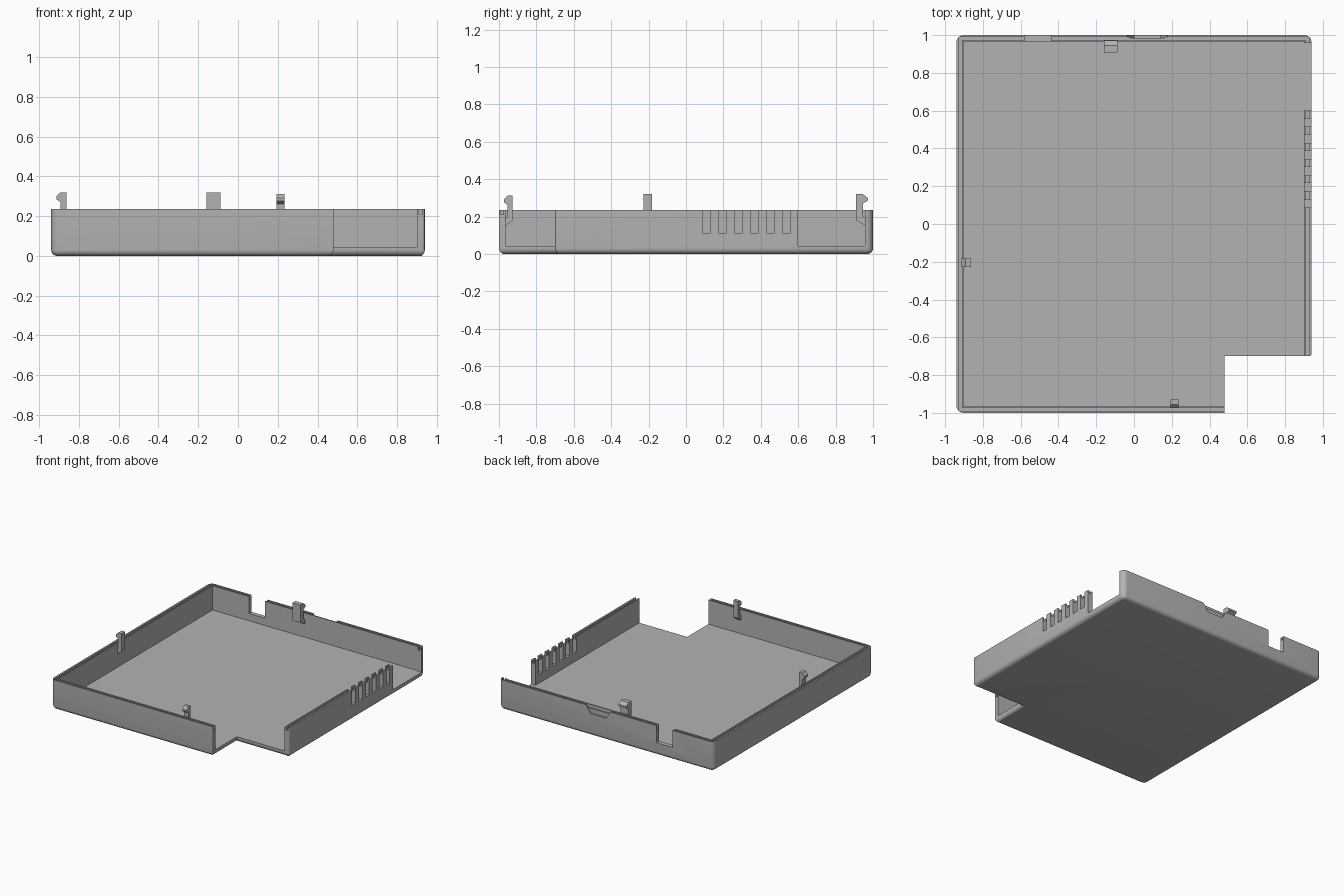
import bpy, bmesh
from mathutils import Vector

if "Cube" in bpy.data.objects:
    bpy.data.objects.remove(bpy.data.objects["Cube"], do_unlink=True)

HX, HY, H = 0.94, 1.0, 0.235      # outer half sizes and wall height
IX, IY, FLOOR = 0.9, 0.966, 0.043  # inner half sizes and floor level

grey = bpy.data.materials.new("plain_grey")
grey.use_nodes = True
grey.diffuse_color = (0.45, 0.45, 0.45, 1)
grey.node_tree.nodes["Principled BSDF"].inputs["Base Color"].default_value = (0.45, 0.45, 0.45, 1)


def to_object(name, bm):
    bmesh.ops.recalc_face_normals(bm, faces=bm.faces)
    mesh = bpy.data.meshes.new(name)
    bm.to_mesh(mesh)
    bm.free()
    obj = bpy.data.objects.new(name, mesh)
    bpy.context.collection.objects.link(obj)
    mesh.materials.append(grey)
    return obj


def prism(points, direction):
    """Extrude a closed outline of 3D points along a direction."""
    bm = bmesh.new()
    face = bm.faces.new([bm.verts.new(p) for p in points])
    new = bmesh.ops.extrude_face_region(bm, geom=[face])["geom"]
    verts = [v for v in new if isinstance(v, bmesh.types.BMVert)]
    bmesh.ops.translate(bm, verts=verts, vec=direction)
    return bm


def cut(target, bm):
    """Subtract a solid from the target and discard the cutter."""
    cutter = to_object("cutter", bm)
    cutter.hide_render = True
    mod = target.modifiers.new("cut", 'BOOLEAN')
    mod.operation, mod.solver, mod.object = 'DIFFERENCE', 'EXACT', cutter
    bpy.context.view_layer.objects.active = target
    bpy.ops.object.modifier_apply(modifier=mod.name)
    bpy.data.objects.remove(cutter, do_unlink=True)


def cut_box(target, x0, x1, y0, y1, z0, z1=0.4):
    cut(target, prism([(x0, y0, z0), (x1, y0, z0), (x1, y1, z0), (x0, y1, z0)],
                      (0, 0, z1 - z0)))


def bevel(bm, edges, radius, segments):
    bmesh.ops.bevel(bm, geom=edges, offset=radius, segments=segments,
                    profile=0.5, affect='EDGES')


# Tray block: L-shaped outline with rounded corners and a rounded underside
outline = [(-HX, -HY), (0.48, -HY), (0.48, -0.7), (HX, -0.7), (HX, HY), (-HX, HY)]
bm = prism([(x, y, 0) for x, y in outline], (0, 0, H))


def upright(test):
    return [e for e in bm.edges
            if abs(e.verts[0].co.z - e.verts[1].co.z) > 0.1 and test(e.verts[0].co)]


bevel(bm, upright(lambda c: c.y > 0.9 or (c.y < -0.9 and c.x < 0)), 0.038, 6)
bevel(bm, upright(lambda c: abs(c.y + 0.7) < 0.01 and c.x > 0.9), 0.012, 3)
bevel(bm, [e for e in bm.edges if all(v.co.z < 0.001 for v in e.verts)], 0.03, 5)
tray = to_object("tray", bm)

# Hollow interior, leaving the notched corner open
cut_box(tray, -IX, IX, -IY, IY, FLOOR)

# Groove running along the middle of the rim
GZ = 0.21
for s in (-1, 1):
    cut_box(tray, *sorted((s * 0.91, s * 0.927)), -0.99, 0.99, GZ)
    cut_box(tray, -0.927, 0.927, *sorted((s * 0.975, s * 0.99)), GZ)

# Wide opening and vent slots in the left wall, cable notch in the back wall
cut_box(tray, 0.88, 1.0, 0.6, 0.958, FLOOR)
for i in range(6):
    y = 0.088 + i * 0.0855
    cut_box(tray, 0.88, 1.0, y, y + 0.043, 0.113)
cut_box(tray, -0.58, -0.44, 0.94, 1.05, 0.1)

# Thumb recess in the outer face of the back wall
cut(tray, prism([(-0.04, 0.986, 0.24), (0.0, 0.986, 0.175),
                 (0.14, 0.986, 0.175), (0.18, 0.986, 0.24)], (0, 0.05, 0)))


def snap_clip(name, origin, outward, width, reach, wall, top):
    """Hooked post braced against the wall; outward is the hook direction."""
    out = Vector((*outward, 0))
    side = Vector((-out.y, out.x, 0))
    post = reach * 0.58
    profile = [(0, 0.18), (0, top), (post, top), (reach, top - 0.02),
               (reach, top - 0.035), (post, top - 0.05), (post, 0.2),
               (wall, 0.185), (wall, 0.147)]
    start = Vector((*origin, 0)) - side * width / 2
    return to_object(name, prism([start + out * u + Vector((0, 0, z)) for u, z in profile],
                                 side * width))


parts = [
    tray,
    snap_clip("right_clip", (-0.863, -0.205), (-1, 0), 0.045, 0.05, 0.04, 0.32),
    snap_clip("back_clip", (-0.123, 0.908), (0, 1), 0.07, 0.064, 0.061, 0.32),
    snap_clip("front_clip", (0.214, -0.928), (0, -1), 0.042, 0.046, 0.041, 0.312),
]

# Smooth the rounded edges and keep corners crisp
bpy.ops.object.select_all(action='DESELECT')
for part in parts:
    part.select_set(True)
bpy.context.view_layer.objects.active = tray
bpy.ops.object.shade_smooth_by_angle(angle=0.5)
